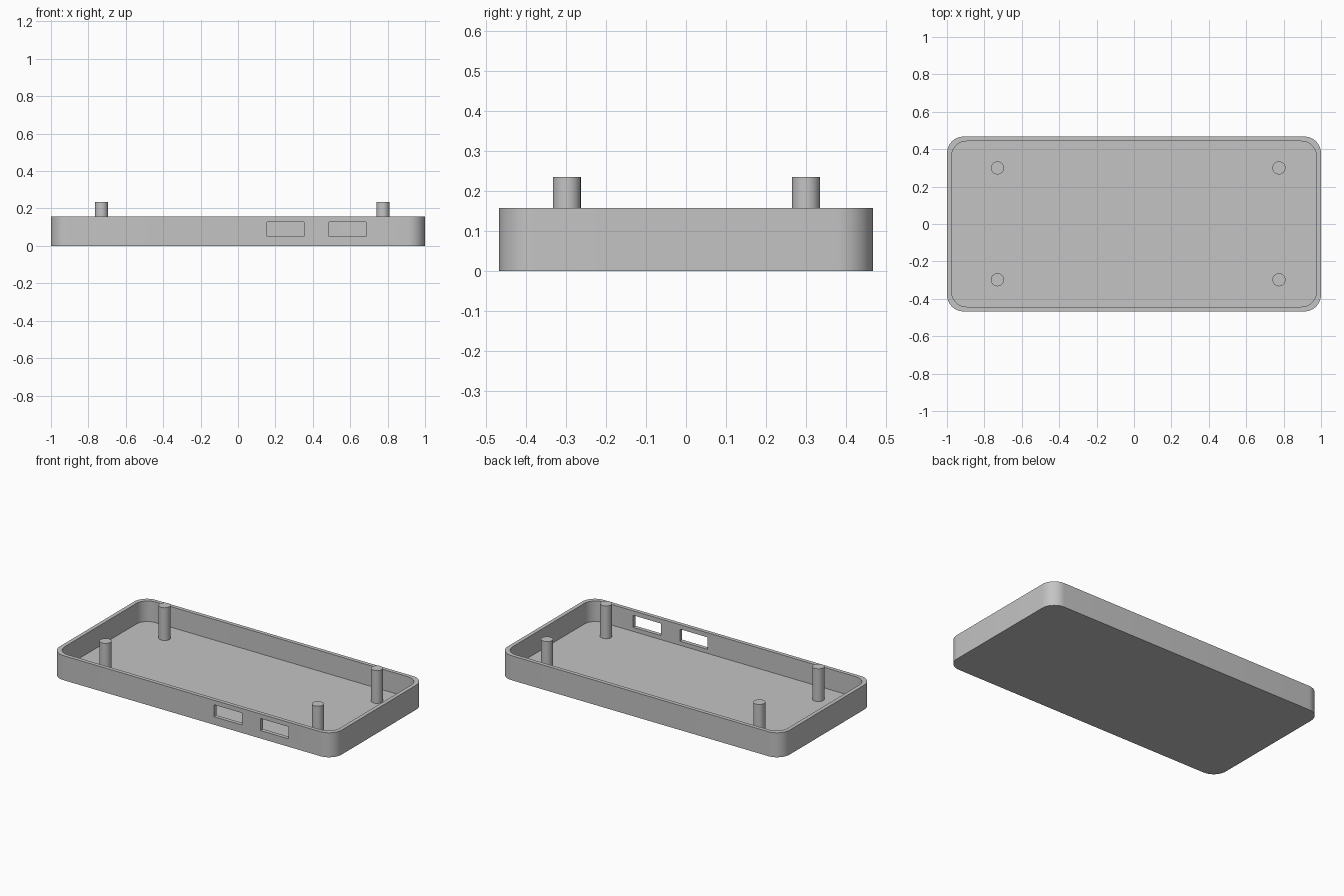
import bpy
import bmesh
import math

# Remove the default cube
cube = bpy.data.objects.get("Cube")
if cube:
    bpy.data.objects.remove(cube, do_unlink=True)

LENGTH, WIDTH, HEIGHT = 2.0, 0.935, 0.157
WALL, RADIUS = 0.025, 0.09
POST_TOP, POST_RADIUS = 0.235, 0.035

grey = bpy.data.materials.new("grey_plastic")
grey.use_nodes = True
colour = (0.55, 0.55, 0.55, 1)
grey.diffuse_color = colour
grey.node_tree.nodes["Principled BSDF"].inputs["Base Color"].default_value = colour


def rounded_outline(length, width, radius, steps=12):
    """Corner arcs joined into one closed outline."""
    points = []
    for i, (sx, sy) in enumerate([(1, 1), (-1, 1), (-1, -1), (1, -1)]):
        cx, cy = sx * (length / 2 - radius), sy * (width / 2 - radius)
        for k in range(steps + 1):
            a = math.pi / 2 * (i + k / steps)
            points.append((cx + radius * math.cos(a), cy + radius * math.sin(a)))
    return points


def prism(name, outline, bottom, top):
    """Extrude an outline upward into a closed solid."""
    bm = bmesh.new()
    base = bm.faces.new([bm.verts.new((x, y, bottom)) for x, y in outline])
    lifted = bmesh.ops.extrude_face_region(bm, geom=[base])["geom"]
    verts = [v for v in lifted if isinstance(v, bmesh.types.BMVert)]
    bmesh.ops.translate(bm, verts=verts, vec=(0, 0, top - bottom))
    bmesh.ops.recalc_face_normals(bm, faces=bm.faces)
    mesh = bpy.data.meshes.new(name)
    bm.to_mesh(mesh)
    bm.free()
    mesh.materials.append(grey)
    obj = bpy.data.objects.new(name, mesh)
    bpy.context.collection.objects.link(obj)
    return obj


def activate(obj):
    bpy.ops.object.select_all(action='DESELECT')
    obj.select_set(True)
    bpy.context.view_layer.objects.active = obj


def cut(target, cutter):
    """Subtract the cutter, then discard it."""
    cutter.hide_render = True
    mod = target.modifiers.new("cut", 'BOOLEAN')
    mod.operation, mod.solver, mod.object = 'DIFFERENCE', 'EXACT', cutter
    activate(target)
    bpy.ops.object.modifier_apply(modifier=mod.name)
    bpy.data.objects.remove(cutter, do_unlink=True)


def smooth(obj):
    activate(obj)
    bpy.ops.object.shade_smooth_by_angle(angle=math.radians(30))


# Open tray: rounded block with a hollow
tray = prism("tray", rounded_outline(LENGTH, WIDTH, RADIUS), 0, HEIGHT)
hollow = rounded_outline(LENGTH - 2 * WALL, WIDTH - 2 * WALL, RADIUS - 0.01)
cut(tray, prism("hollow_cutter", hollow, WALL, HEIGHT + 0.1))

# Two port openings through the front wall
for x in (0.255, 0.586):
    y = -WIDTH / 2
    slot = [(x + sx * 0.099, y + sy * 0.06)
            for sx, sy in [(1, 1), (-1, 1), (-1, -1), (1, -1)]]
    cut(tray, prism("port_cutter", slot, 0.051, 0.128))
smooth(tray)

# Four mounting posts standing on the floor
for x, side in ((-0.73, "right"), (0.775, "left")):
    for y, end in ((-0.298, "front"), (0.3, "back")):
        circle = [(x + POST_RADIUS * math.cos(a), y + POST_RADIUS * math.sin(a))
                  for a in (math.tau * i / 32 for i in range(32))]
        smooth(prism(f"{end}_{side}_post", circle, WALL - 0.005, POST_TOP))
